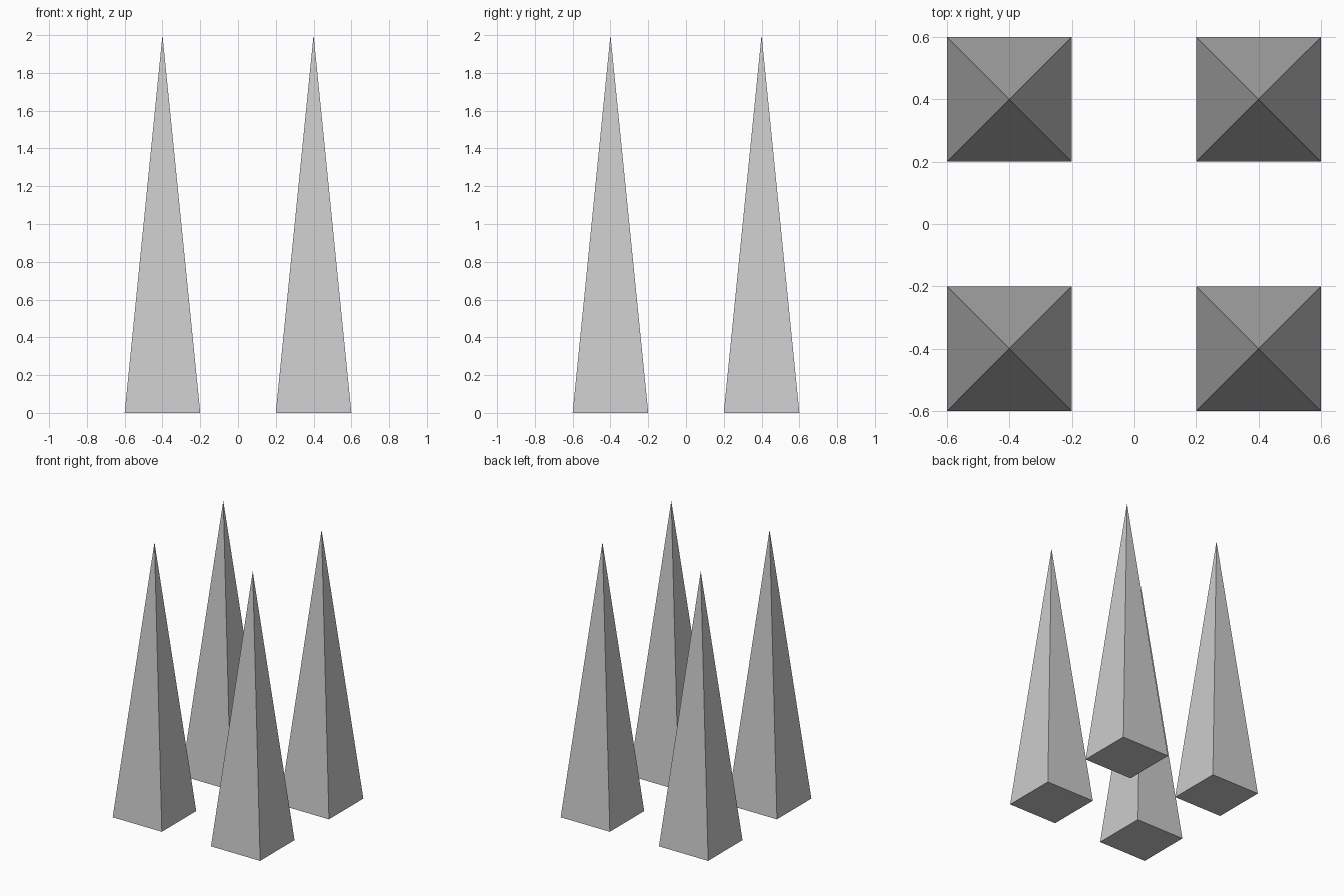
import bpy
import math

default_cube = bpy.data.objects.get("Cube")
if default_cube:
    bpy.data.objects.remove(default_cube, do_unlink=True)

HEIGHT = 2.0
HALF_BASE = 0.2
OFFSET = 0.4

# Single plain grey
grey = bpy.data.materials.new("light_grey")
grey.use_nodes = True
colour = (0.6, 0.6, 0.6, 1)
grey.diffuse_color = colour
grey.node_tree.nodes["Principled BSDF"].inputs["Base Color"].default_value = colour


def spike(name, x, y):
    """Four-sided pyramid with a closed square base, sides along the axes."""
    bpy.ops.mesh.primitive_cone_add(
        vertices=4, radius1=HALF_BASE * math.sqrt(2), radius2=0,
        depth=HEIGHT, location=(x, y, HEIGHT / 2),
        rotation=(0, 0, math.pi / 4))
    obj = bpy.context.object
    obj.name = name
    obj.data.materials.append(grey)
    bpy.ops.object.transform_apply(location=False, rotation=True, scale=True)


# One spike at each corner of a square
for depth_name, y in (("front", -OFFSET), ("back", OFFSET)):
    for side_name, x in (("right", -OFFSET), ("left", OFFSET)):
        spike(f"{depth_name}_{side_name}_spike", x, y)
